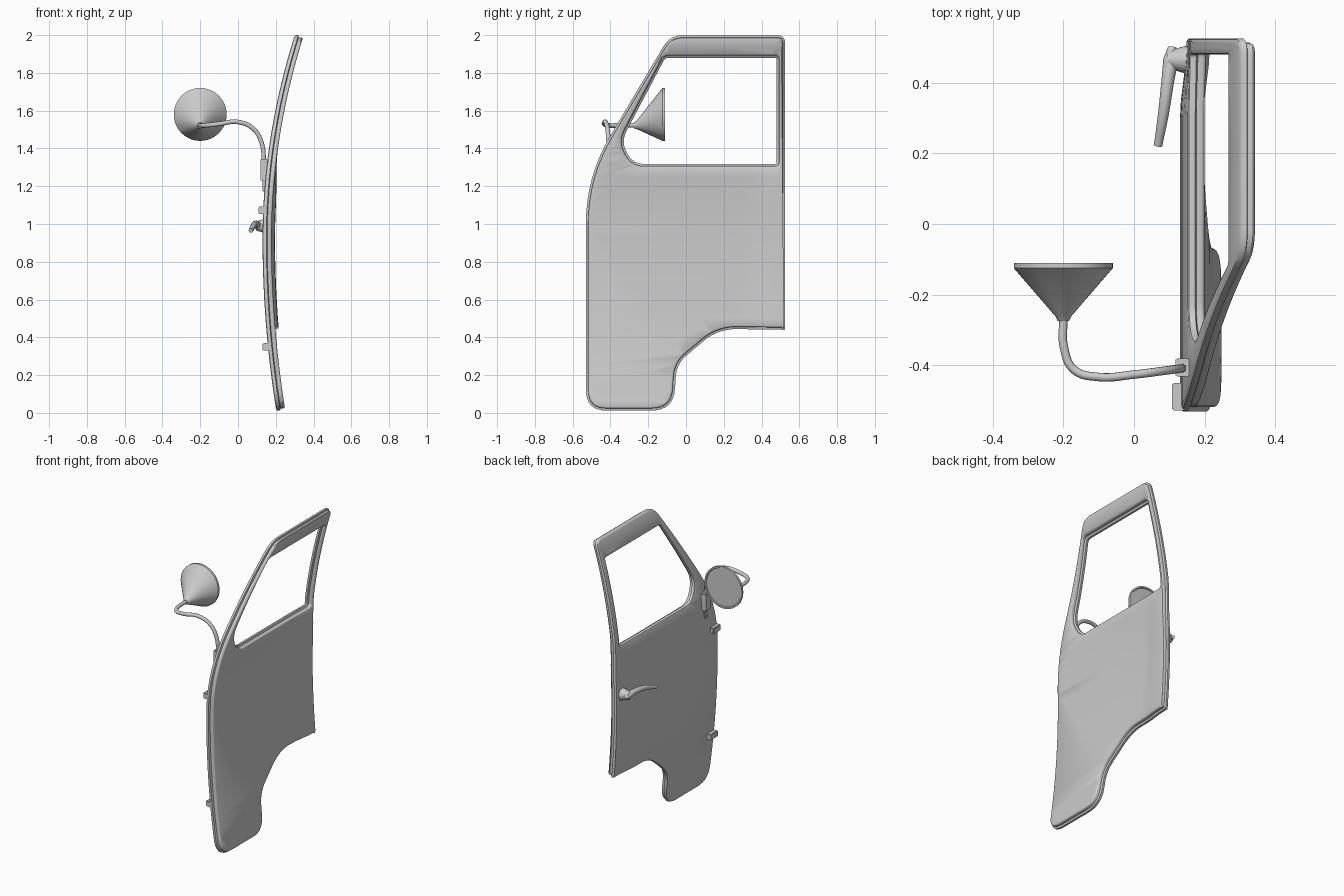
import bpy, bmesh, math
from mathutils import Vector, Matrix

cube = bpy.data.objects.get("Cube")
if cube:
    bpy.data.objects.remove(cube, do_unlink=True)

grey = bpy.data.materials.new("light_grey")
grey.use_nodes = True
GREY = (0.6, 0.6, 0.6, 1)
grey.diffuse_color = GREY
grey.node_tree.nodes["Principled BSDF"].inputs["Base Color"].default_value = GREY


def finish(name, bm, angle=30):
    bmesh.ops.recalc_face_normals(bm, faces=bm.faces)
    mesh = bpy.data.meshes.new(name)
    bm.to_mesh(mesh)
    bm.free()
    mesh.materials.append(grey)
    obj = bpy.data.objects.new(name, mesh)
    bpy.context.collection.objects.link(obj)
    bpy.ops.object.select_all(action='DESELECT')
    obj.select_set(True)
    bpy.context.view_layer.objects.active = obj
    bpy.ops.object.shade_smooth_by_angle(angle=math.radians(angle))
    return obj


def rounded(corners, steps=8):
    """Closed 2D path whose corners are eased over a cut distance r."""
    path = []
    for i, (y, z, r) in enumerate(corners):
        p = Vector((y, z))
        a = Vector(corners[i - 1][:2])
        b = Vector(corners[(i + 1) % len(corners)][:2])
        start, end = p + (a - p).normalized() * r, p + (b - p).normalized() * r
        for k in range(steps + 1):
            t = k / steps
            path.append(start * (1 - t) ** 2 + p * 2 * t * (1 - t) + end * t * t)
    return path


def inset(path, d):
    """Move a counter-clockwise path inward by d (outward if negative)."""
    out = []
    for i, p in enumerate(path):
        e1 = (p - path[i - 1]).normalized()
        e2 = (path[(i + 1) % len(path)] - p).normalized()
        n1, n2 = Vector((-e1.y, e1.x)), Vector((-e2.y, e2.x))
        out.append(p + (n1 + n2) * d / (1 + n1.dot(n2)))
    return out


def ease(t):
    t = min(max(t, 0), 1)
    return t * t * (3 - 2 * t)


def skin_x(y, z):
    """Curved outer skin, with the rear edge turned slightly inward."""
    bow = (0.146 if z > 0.92 else 0.088) * (z - 0.92) ** 2
    return 0.13 + bow + 0.018 * ease((y - 0.3) / 0.2) * ease((1.4 - z) / 0.3)


# Door shell: outline and window swept through a stepped edge section
outline = rounded([(-0.53, 0.012, 0.11), (-0.065, 0.012, 0.12), (-0.05, 0.26, 0.07),
                   (0.17, 0.445, 0.1), (0.525, 0.44, 0.006), (0.525, 2, 0.045),
                   (-0.084, 2, 0.07), (-0.53, 1.25, 0.25)])
window = rounded([(-0.28, 1.318, 0.06), (0.48, 1.318, 0.012), (0.48, 1.88, 0.012),
                  (-0.11, 1.88, 0.02), (-0.345, 1.435, 0.065)])
section = [(0.011, 0), (0.003, 0.003), (0, 0.009), (0, 0.02), (0.012, 0.025),
           (0.012, 0.04), (0.015, 0.045), (0.02, 0.048)]
bm = bmesh.new()
caps = [[], []]
for path, sign in ((outline, 1), (window, -1)):
    rings = [[bm.verts.new((x, p.x, p.y)) for p in inset(path, d * sign)]
             for d, x in section]
    for a, b in zip(rings, rings[1:]):
        for i in range(len(a)):
            bm.faces.new((a[i - 1], a[i], b[i], b[i - 1]))
    for cap, ring in zip(caps, (rings[0], rings[-1])):
        cap += [bm.edges.get((ring[i - 1], ring[i])) for i in range(len(ring))]
for edges in caps:
    bmesh.ops.triangle_fill(bm, edges=edges, use_beauty=True, normal=(1, 0, 0))


def slice_at(co, no):
    bmesh.ops.bisect_plane(bm, geom=bm.verts[:] + bm.edges[:] + bm.faces[:],
                           dist=1e-5, plane_co=co, plane_no=no)


for i in range(1, 32):
    slice_at((0, 0, i / 16), (0, 0, 1))
for i in range(5):
    slice_at((0, 0.3 + i * 0.05, 0), (0, 1, 0))
for v in bm.verts:
    v.co.x += skin_x(v.co.y, v.co.z)
finish("door_panel", bm, 35)


def tube(name, points, depth):
    """Smooth tube through (x, y, z, radius factor) points."""
    curve = bpy.data.curves.new(name, 'CURVE')
    curve.dimensions = '3D'
    curve.bevel_depth = depth
    curve.bevel_resolution = 4
    curve.use_fill_caps = True
    curve.resolution_u = 8
    spline = curve.splines.new('BEZIER')
    spline.bezier_points.add(len(points) - 1)
    for bp, (x, y, z, r) in zip(spline.bezier_points, points):
        bp.co, bp.radius = (x, y, z), r
        bp.handle_left_type = bp.handle_right_type = 'AUTO'
    curve.materials.append(grey)
    obj = bpy.data.objects.new(name, curve)
    bpy.context.collection.objects.link(obj)
    return obj


def block(name, lo, hi, taper=1.0):
    """Bevelled box; taper narrows the lower end in y."""
    bm = bmesh.new()
    bmesh.ops.create_cube(bm, size=1)
    lo, hi = Vector(lo), Vector(hi)
    for v in bm.verts:
        if v.co.z < 0:
            v.co.y *= taper
        v.co = (lo + hi) / 2 + v.co * (hi - lo)
    bmesh.ops.bevel(bm, geom=bm.edges[:], offset=0.004, segments=2, affect='EDGES')
    return finish(name, bm)


# Mirror: skewed cone shell with a rimmed round glass facing the rear
bm = bmesh.new()
N = 48
stations = [(-0.275, 0.016, 1.522), (-0.262, 0.022, 1.525), (-0.125, 0.14, 1.58),
            (-0.11, 0.14, 1.58), (-0.11, 0.13, 1.58), (-0.115, 0.127, 1.58)]
rings = [[bm.verts.new((-0.2 + r * math.cos(k * math.tau / N), y,
                        zc + r * math.sin(k * math.tau / N))) for k in range(N)]
         for y, r, zc in stations]
for a, b in zip(rings, rings[1:]):
    for i in range(N):
        bm.faces.new((a[i - 1], a[i], b[i], b[i - 1]))
bm.faces.new(rings[0])
bm.faces.new(rings[-1])
finish("mirror_housing", bm)

# Mirror arm and its mount on the pillar
tube("mirror_arm", [(-0.2, -0.265, 1.523, 1), (-0.198, -0.35, 1.522, 1),
                    (-0.17, -0.412, 1.522, 1), (-0.1, -0.433, 1.53, 1),
                    (0, -0.426, 1.54, 1), (0.08, -0.416, 1.505, 1),
                    (0.125, -0.41, 1.43, 1), (0.138, -0.408, 1.32, 1)], 0.012)
block("mirror_bracket", (0.118, -0.432, 1.23), (0.158, -0.38, 1.345))
block("mirror_bracket_foot", (0.13, -0.425, 1.17), (0.155, -0.387, 1.24), 0.5)

# Hinges on the front edge
for name, x, z in (("upper_hinge", 0.108, 1.072), ("lower_hinge", 0.13, 0.35)):
    block(name, (x, -0.528, z - 0.02), (x + 0.045, -0.45, z + 0.02))

# Door handle: round boss and drooping lever
bm = bmesh.new()
bmesh.ops.create_cone(bm, cap_ends=True, segments=32, radius1=0.042, radius2=0.024,
                      depth=0.06, matrix=Matrix.Translation((0.125, 0.465, 0.99))
                      @ Matrix.Rotation(-math.pi / 2, 4, 'Y'))
finish("handle_boss", bm)
tube("handle_lever", [(0.108, 0.5, 0.985, 0.7), (0.104, 0.465, 0.992, 1.25),
                      (0.095, 0.4, 1.0, 1.05), (0.083, 0.31, 0.992, 0.9),
                      (0.068, 0.222, 0.965, 0.7)], 0.017)
